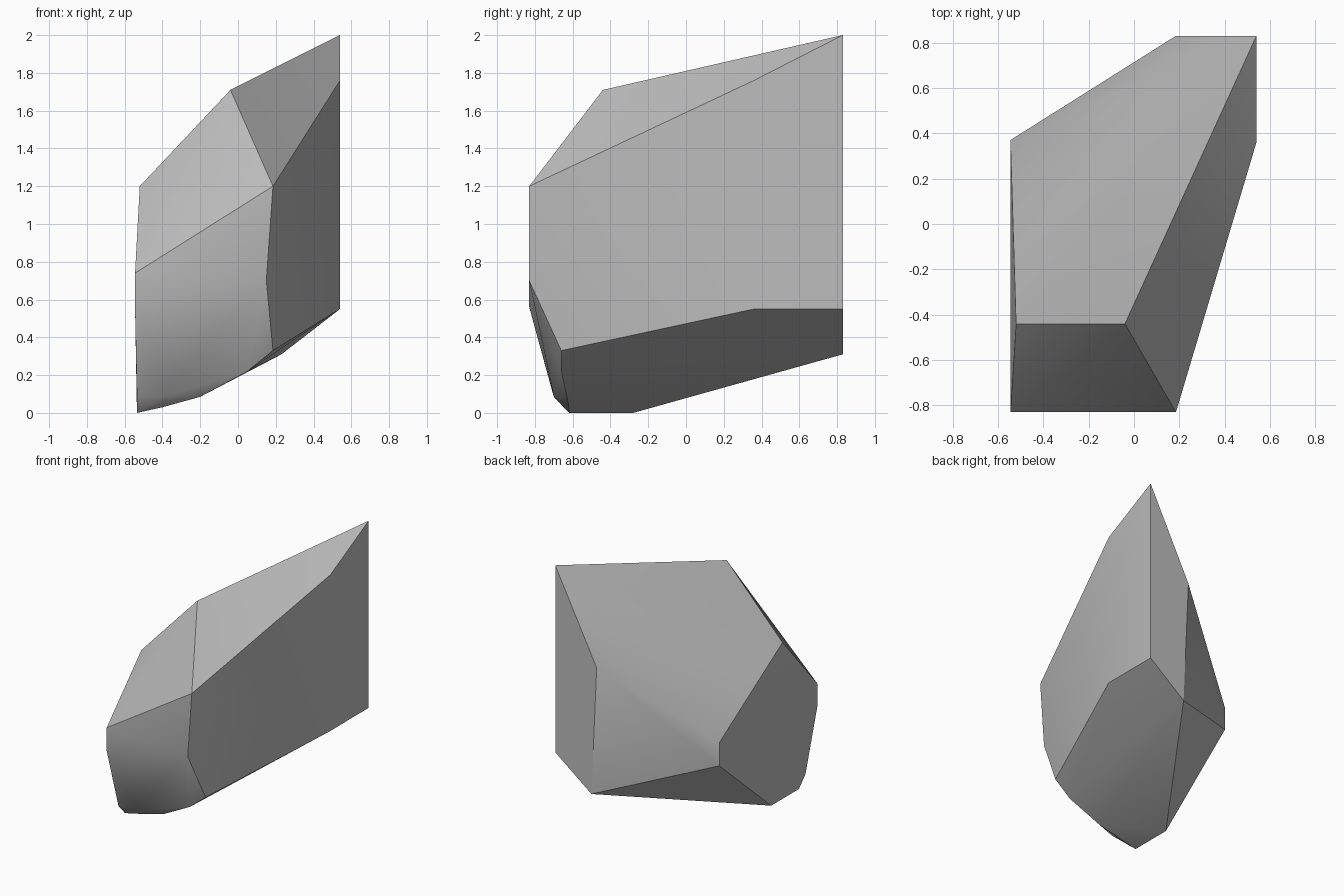
import bpy
import bmesh
from math import radians

old = bpy.data.objects.get("Cube")
if old:
    bpy.data.objects.remove(old, do_unlink=True)

# Stone colour
stone = bpy.data.materials.new("stone_grey")
stone.use_nodes = True
grey = (0.5, 0.5, 0.5, 1)
stone.diffuse_color = grey
stone.node_tree.nodes["Principled BSDF"].inputs["Base Color"].default_value = grey

# Corners of the faceted boulder
upper = [(0.54, 0.83, 2), (-0.04, -0.44, 1.71), (-0.52, -0.44, 1.2),
         (0.185, -0.83, 1.2), (0.54, 0.36, 1.76), (0.185, 0.83, 1.3)]
middle = [(-0.545, -0.83, 0.74), (-0.545, -0.83, 0.56), (0.15, -0.83, 0.7),
          (-0.545, 0.37, 0.74), (-0.545, 0.37, 0.56), (0.19, 0.83, 1.12)]
lower = [(0.54, 0.36, 0.55), (0.54, 0.83, 0.55), (0.185, -0.66, 0.33),
         (0.23, 0.83, 0.31), (0.05, -0.66, 0.22), (-0.2, -0.63, 0.085)]
foot = [(-0.535, -0.7, 0.085), (-0.535, -0.62, 0), (-0.535, -0.28, 0),
        (-0.4, -0.62, 0.03), (-0.38, -0.7, 0.09)]

# Wrap the corners in a convex skin and merge flat facets
bm = bmesh.new()
for corner in upper + middle + lower + foot:
    bm.verts.new(corner)
hull = bmesh.ops.convex_hull(bm, input=bm.verts)
loose = {v for v in hull["geom_interior"] + hull["geom_unused"]
         if isinstance(v, bmesh.types.BMVert) and not v.link_faces}
bmesh.ops.delete(bm, geom=list(loose), context="VERTS")
bmesh.ops.dissolve_limit(bm, angle_limit=radians(3), verts=bm.verts, edges=bm.edges)
bmesh.ops.recalc_face_normals(bm, faces=bm.faces)

mesh = bpy.data.meshes.new("boulder")
bm.to_mesh(mesh)
bm.free()
mesh.materials.append(stone)
boulder = bpy.data.objects.new("boulder", mesh)
bpy.context.collection.objects.link(boulder)

# Soft shading over shallow facets, crisp main edges
bpy.ops.object.select_all(action="DESELECT")
boulder.select_set(True)
bpy.context.view_layer.objects.active = boulder
bpy.ops.object.shade_smooth_by_angle(angle=radians(30))
